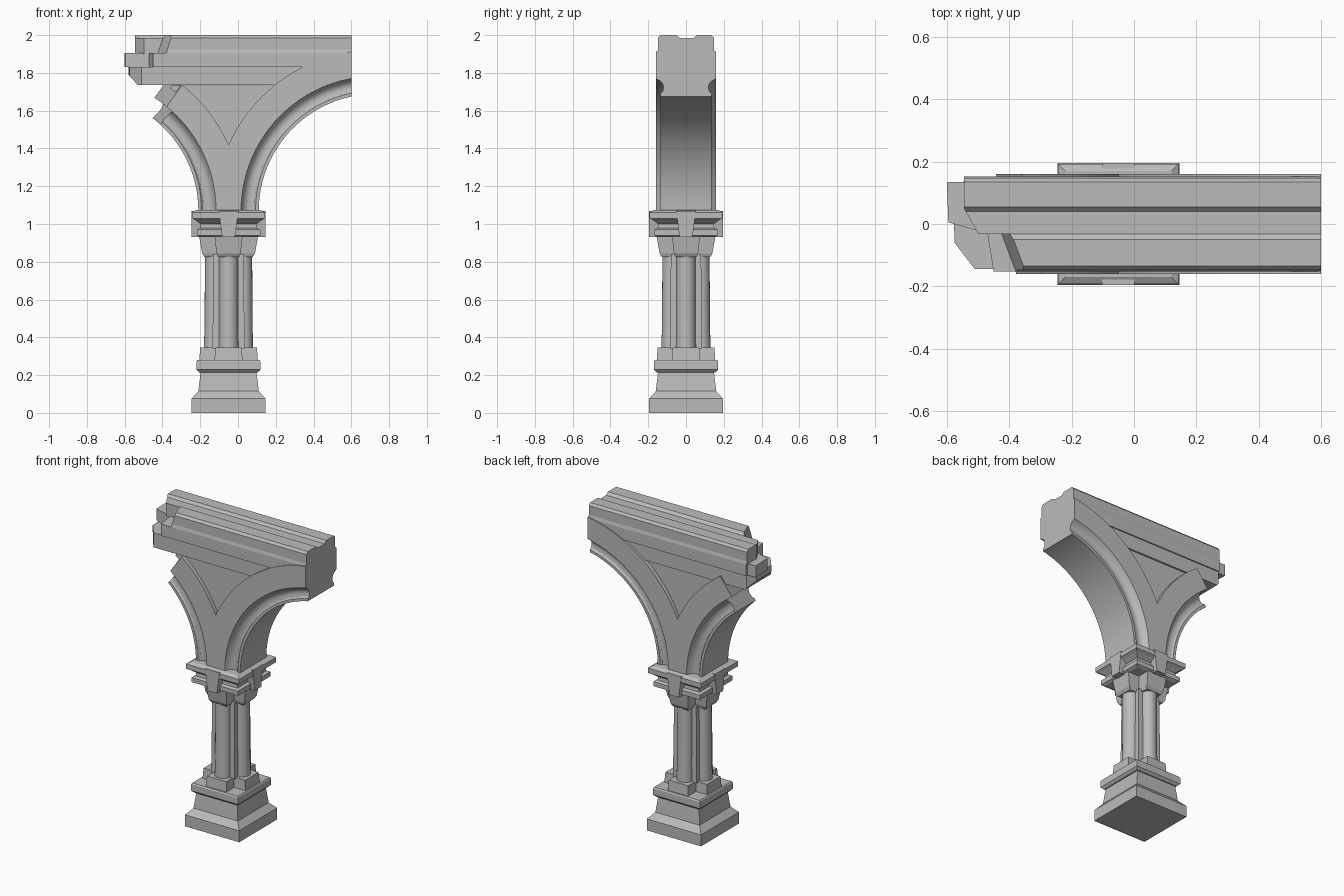
import bpy, bmesh
from math import sin, cos, radians
from mathutils import Vector, Matrix

cube = bpy.data.objects.get("Cube")
if cube:
    bpy.data.objects.remove(cube, do_unlink=True)

stone = bpy.data.materials.new("grey_stone")
stone.use_nodes = True
grey = (0.5, 0.5, 0.5, 1)
stone.diffuse_color = grey
bsdf = next(n for n in stone.node_tree.nodes if n.type == "BSDF_PRINCIPLED")
bsdf.inputs["Base Color"].default_value = grey
bsdf.inputs["Roughness"].default_value = 0.9

AXIS = -0.05       # column centre in x
SPRING = 1.07      # height where the arches start
REACH = 0.778      # distance from column axis to arch centre
END = 0.6          # clean right end


def loft(name, rings, smooth=False):
    """Skin a list of equal rings and cap both ends."""
    bm = bmesh.new()
    loops = [[bm.verts.new(p) for p in ring] for ring in rings]
    n = len(loops[0])
    for a, b in zip(loops, loops[1:]):
        for i in range(n):
            j = (i + 1) % n
            bm.faces.new((a[i], a[j], b[j], b[i]))
    bm.faces.new(loops[0])
    bm.faces.new(loops[-1])
    bmesh.ops.recalc_face_normals(bm, faces=bm.faces)
    mesh = bpy.data.meshes.new(name)
    bm.to_mesh(mesh)
    bm.free()
    mesh.materials.append(stone)
    obj = bpy.data.objects.new(name, mesh)
    bpy.context.collection.objects.link(obj)
    if smooth:
        bpy.ops.object.select_all(action="DESELECT")
        obj.select_set(True)
        bpy.context.view_layer.objects.active = obj
        bpy.ops.object.shade_smooth_by_angle(angle=radians(32))
    return obj


def cut(obj, point, normal):
    """Slice off everything on the normal's side and close the cut."""
    bm = bmesh.new()
    bm.from_mesh(obj.data)
    bmesh.ops.bisect_plane(bm, geom=bm.verts[:] + bm.edges[:] + bm.faces[:],
                           plane_co=point, plane_no=Vector(normal).normalized(),
                           clear_outer=True)
    rim = [e for e in bm.edges if e.is_boundary]
    filled = bmesh.ops.holes_fill(bm, edges=rim, sides=0)
    for f in filled["faces"]:
        f.smooth = False
        for e in f.edges:
            e.smooth = False
    bmesh.ops.recalc_face_normals(bm, faces=bm.faces)
    bm.to_mesh(obj.data)
    bm.free()


def square(h, z):
    return [(AXIS + x * h, y * h, z) for x, y in ((-1, -1), (1, -1), (1, 1), (-1, 1))]


def cross(h, a, z):
    quarter = [(h, -a), (h, a), (a, a)]
    ring = []
    for k in range(4):
        for x, y in quarter:
            p = Matrix.Rotation(radians(90 * k), 2) @ Vector((x, y))
            ring.append((AXIS + p.x, p.y, z))
    return ring


def plan(name, pts, z0, z1):
    return loft(name, [[(x, y, z) for x, y in pts] for z in (z0, z1)])


def rail(name, pts, x0, x1):
    return loft(name, [[(x, y, z) for y, z in pts] for x in (x0, x1)])


# Plinth and stepped foot
loft("plinth", [square(h, z) for h, z in
                ((.196, 0), (.196, .075), (.16, .115), (.148, .215))])
loft("foot_slab", [square(h, z) for h, z in
                   ((.155, .215), (.17, .23), (.17, .272), (.165, .28))])
loft("foot_cross", [cross(.155, .074, .28), cross(.15, .07, .345)])

# Cluster of four rounded shafts around a core
loft("shaft_core", [square(.085, .34), square(.08, .84)])
for k, (dx, dy) in enumerate(((1, 0), (0, 1), (-1, 0), (0, -1))):
    rings = []
    for off, r, z in ((.078, .053, .34), (.076, .051, .45), (.074, .051, .84)):
        rings.append([(AXIS + dx * off + r * cos(radians(t)),
                       dy * off + r * sin(radians(t)), z) for t in range(0, 360, 15)])
    loft(f"shaft_{k + 1}", rings, smooth=True)

# Capital: flared cross, stepped mouldings and four wedge blocks
loft("capital_cross", [cross(h, a, z) for h, a, z in
                       ((.128, .056, .825), (.14, .064, .845), (.156, .074, .937))])
loft("capital_mouldings", [square(h, z) for h, z in
                           ((.15, .93), (.168, .94), (.168, .97), (.15, .978),
                            (.148, 1.0), (.175, 1.02), (.192, 1.03), (.192, 1.062), (.17, 1.075))])
for k in range(4):
    turn = Matrix.Translation((AXIS, 0, 0)) @ Matrix.Rotation(radians(90 * k), 4, "Z")
    rings = [[turn @ Vector(p) for p in ((-w, -.195, z), (w, -.195, z), (w, -.1, z), (-w, -.1, z))]
             for w, z in ((.034, .93), (.052, SPRING))]
    loft(f"capital_wedge_{k + 1}", rings)


# Arches: a hollow moulding under a flat raised band
def arch_point(side, r, t, y=0):
    t = radians(t)
    return (AXIS + side * (REACH - r * cos(t)), y, SPRING + r * sin(t))


def arch(name, side, half_profile, break_angle, tilt):
    profile = half_profile + [(r, -y) for r, y in reversed(half_profile)]
    obj = loft(name, [[arch_point(side, r, t, y) for r, y in profile]
                      for t in range(0, 88, 3)], smooth=True)
    cut(obj, (AXIS, 0, 0), (-side, 0, 0))
    if side > 0:
        cut(obj, (END, 0, 0), (1, 0, 0))
    else:
        a = radians(break_angle)
        cut(obj, arch_point(side, .7, break_angle), (-sin(a), tilt, cos(a)))


moulding = [(.618, .135), (.635, .135), (.644, .124), (.66, .119), (.676, .12),
            (.69, .127), (.702, .14), (.712, .16), (.73, .16)]
band = [(.712, .16), (.853, .16)]
for side, label in ((1, "left"), (-1, "right")):
    arch(f"arch_moulding_{label}", side, moulding, 50, -.2)
    arch(f"arch_band_{label}", side, band, 54, -.25)

# Recessed spandrel panel between the arches
sweep = range(14, 58, 3)
edge = [arch_point(1, .8, t) for t in sweep] + [arch_point(-1, .8, t) for t in reversed(sweep)]
panel = loft("spandrel_panel", [[(x, y, z) for x, _, z in edge] for y in (-.135, .135)])
cut(panel, arch_point(-1, .8, 54), (-1, 0, .4))

# Beam courses, broken at one end
lower = plan("beam_lower_course", [(-.58, .1), (-.575, -.06), (-.51, -.145), (.39, -.145),
                                   (.39, .145), (-.54, .145)], 1.735, 1.83)
cut(lower, (-.58, 0, 1.79), (-.055, 0, -.05))
plan("beam_middle_course", [(-.6, .135), (-.595, .005), (-.47, -.03), (-.45, -.153), (END, -.153),
                            (END, .153), (-.54, .153), (-.54, .135)], 1.83, 1.906)
back = rail("beam_top_back", [(-.032, 1.9), (-.032, 1.984), (.04, 1.984), (.055, 2), (.135, 2),
                              (.148, 1.985), (.148, 1.925), (.153, 1.906), (.153, 1.9)], -.545, END)
cut(back, (-.545, .05, 1.95), (-.08, -.045, 0))
front = rail("beam_top_front", [(-.032, 1.9), (-.032, 1.984), (-.05, 2), (-.135, 2),
                                (-.148, 1.985), (-.148, 1.925), (-.153, 1.906), (-.153, 1.9)], -.5, END)
cut(front, (-.41, -.03, 1.95), (-.12, -.045, .04))
